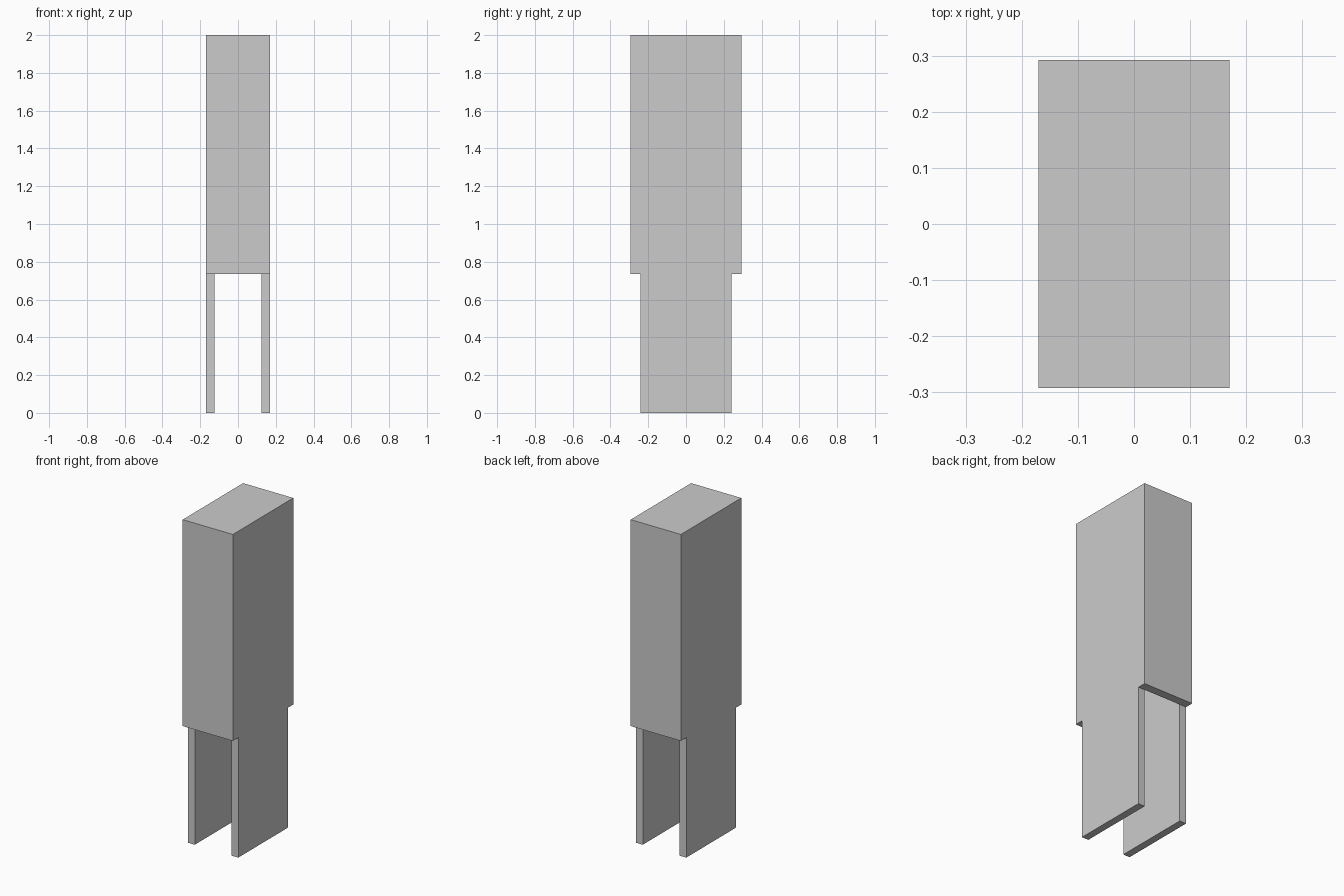
import bpy
import bmesh
from mathutils import Vector

cube = bpy.data.objects.get("Cube")
if cube:
    bpy.data.objects.remove(cube, do_unlink=True)

HALF_X, HALF_Y = 0.17, 0.2925     # outer shell
IN_X, IN_Y = 0.125, 0.24          # hollow inside
LEG_TOP, TOP, ROOF = 0.735, 2.0, 0.05

grey = bpy.data.materials.new("plain grey")
grey.use_nodes = True
colour = (0.6, 0.6, 0.6, 1)
grey.diffuse_color = colour
grey.node_tree.nodes["Principled BSDF"].inputs["Base Color"].default_value = colour

# Outer block
bm = bmesh.new()
bmesh.ops.create_cube(bm, size=1)
bmesh.ops.scale(bm, vec=(2 * HALF_X, 2 * HALF_Y, TOP - LEG_TOP), verts=bm.verts)
bmesh.ops.translate(bm, vec=(0, 0, (TOP + LEG_TOP) / 2), verts=bm.verts)

# Cut lines where the hollow and the legs meet the underside
for axis, offset in ((Vector((1, 0, 0)), IN_X), (Vector((0, 1, 0)), IN_Y)):
    for side in (-1, 1):
        bmesh.ops.bisect_plane(bm, geom=bm.verts[:] + bm.edges[:] + bm.faces[:],
                               plane_co=axis * offset * side, plane_no=axis)


def push(faces, height):
    """Extrude faces vertically and drop the faces they started from."""
    result = bmesh.ops.extrude_face_region(bm, geom=faces)["geom"]
    verts = [g for g in result if isinstance(g, bmesh.types.BMVert)]
    bmesh.ops.translate(bm, vec=(0, 0, height), verts=verts)
    bmesh.ops.delete(bm, geom=[f for f in faces if f.is_valid], context="FACES")


# Underside: the middle goes up as a hollow, the two side strips go down as legs
bottom = [f for f in bm.faces if f.normal.z < -0.9]
middle = [f for f in bottom if abs(f.calc_center_median().y) < IN_Y]
hollow = [f for f in middle if abs(f.calc_center_median().x) < IN_X]
legs = [f for f in middle if f not in hollow]
push(hollow, TOP - ROOF - LEG_TOP)
push(legs, -LEG_TOP)

# Merge flat neighbours and finish
bmesh.ops.dissolve_limit(bm, angle_limit=0.01, verts=bm.verts, edges=bm.edges)
bmesh.ops.recalc_face_normals(bm, faces=bm.faces)
mesh = bpy.data.meshes.new("hollow_sleeve_with_legs")
bm.to_mesh(mesh)
bm.free()
mesh.materials.append(grey)
sleeve = bpy.data.objects.new("hollow_sleeve_with_legs", mesh)
bpy.context.collection.objects.link(sleeve)
